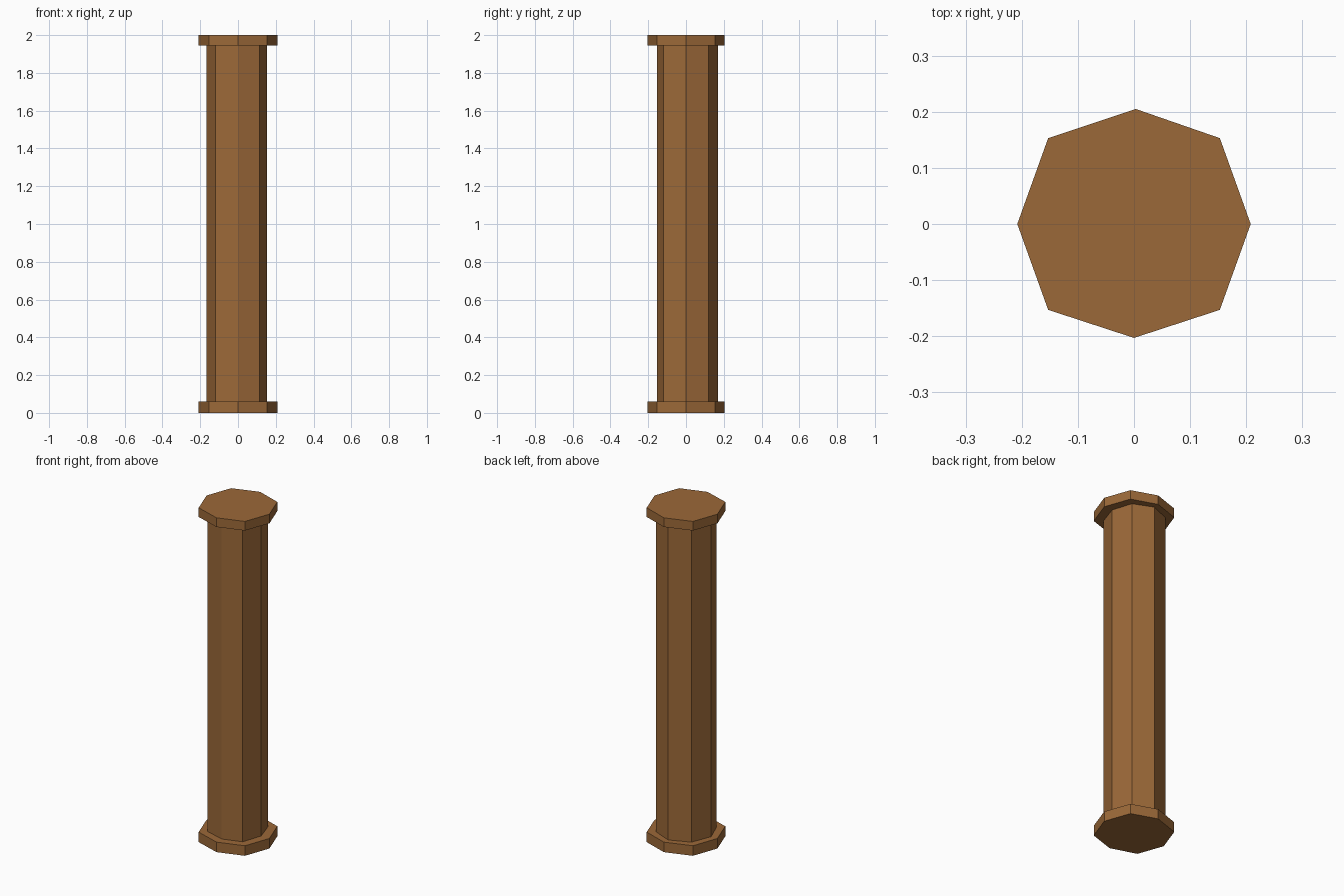
import bpy

if "Cube" in bpy.data.objects:
    bpy.data.objects.remove(bpy.data.objects["Cube"])

wood = bpy.data.materials.new("wood")
wood.diffuse_color = (0.33, 0.14, 0.04, 1)
wood.use_nodes = True
wood.node_tree.nodes["Principled BSDF"].inputs["Base Color"].default_value = wood.diffuse_color


def prism(name, outline, z0, z1):
    """Extrude a counter-clockwise outline from z0 to z1."""
    n = len(outline)
    verts = [(x, y, z) for z in (z0, z1) for x, y in outline]
    faces = [tuple(reversed(range(n))), tuple(range(n, 2 * n))]
    faces += [(i, (i + 1) % n, (i + 1) % n + n, i + n) for i in range(n)]
    mesh = bpy.data.meshes.new(name)
    mesh.from_pydata(verts, [], faces)
    mesh.materials.append(wood)
    obj = bpy.data.objects.new(name, mesh)
    bpy.context.collection.objects.link(obj)
    return obj


# Slightly uneven, hand-cut octagons
cap = [(0.208, 0), (0.153, 0.153), (0.003, 0.205), (-0.153, 0.153),
       (-0.208, 0), (-0.153, -0.153), (0, -0.203), (0.153, -0.153)]
shaft = [(0.153, 0), (0.115, 0.12), (0, 0.169), (-0.12, 0.12),
         (-0.167, 0), (-0.12, -0.118), (0, -0.154), (0.114, -0.118)]

# Base plate, shaft and top plate
prism("base_plate", cap, 0, 0.06)
prism("column_shaft", shaft, 0.06, 1.945)
prism("top_plate", cap, 1.945, 2.0)
